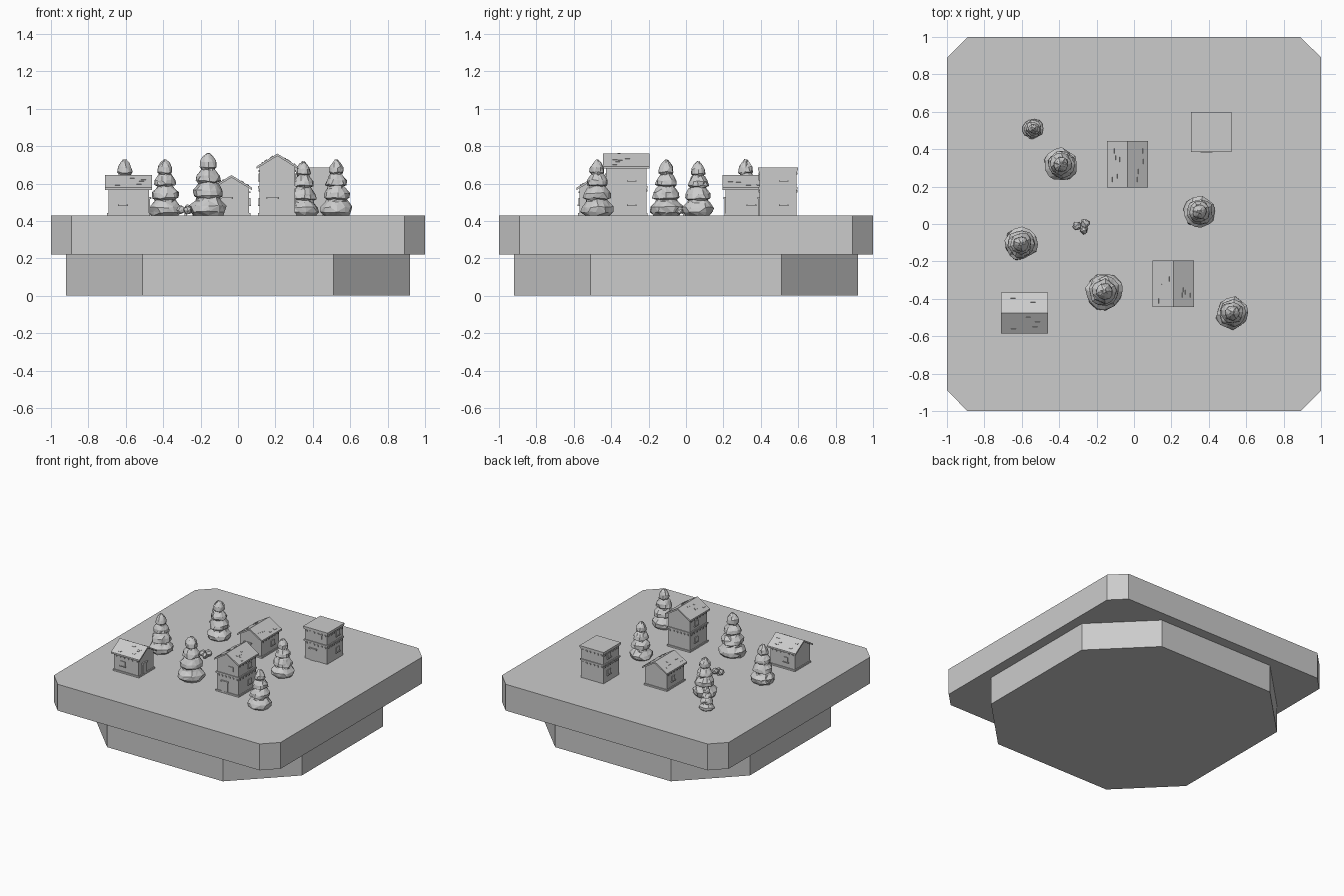
import bpy, bmesh, math, random
from mathutils import Matrix, Vector

random.seed(4)
cube = bpy.data.objects.get("Cube")
if cube:
    bpy.data.objects.remove(cube, do_unlink=True)

GROUND = 0.43
stone = bpy.data.materials.new("stone_grey")
stone.use_nodes = True
stone.diffuse_color = (0.6, 0.6, 0.6, 1)
stone.node_tree.nodes["Principled BSDF"].inputs["Base Color"].default_value = (0.6, 0.6, 0.6, 1)


def finish(bm, name, loc=(0, 0, 0), turn=0):
    bmesh.ops.recalc_face_normals(bm, faces=bm.faces)
    mesh = bpy.data.meshes.new(name)
    bm.to_mesh(mesh)
    bm.free()
    mesh.materials.append(stone)
    ob = bpy.data.objects.new(name, mesh)
    ob.location = loc
    ob.rotation_euler.z = turn
    bpy.context.collection.objects.link(ob)
    return ob


def prism(bm, points, depth):
    """Extrude a closed outline along the vector depth."""
    face = bm.faces.new([bm.verts.new(p) for p in points])
    new = bmesh.ops.extrude_face_region(bm, geom=[face])["geom"]
    verts = [v for v in new if isinstance(v, bmesh.types.BMVert)]
    bmesh.ops.translate(bm, verts=verts, vec=depth)


def box(bm, center, size, turn=Matrix()):
    m = Matrix.Translation(center) @ turn @ Matrix.Diagonal((*size, 1))
    bmesh.ops.create_cube(bm, size=1, matrix=m)


def slab(name, half, flat, z0, z1):
    """Square plate with cut corners."""
    pts = []
    for sx, sy in ((1, 1), (-1, 1), (-1, -1), (1, -1)):
        pair = [(sx * half, sy * flat, z0), (sx * flat, sy * half, z0)]
        pts += pair if sx * sy > 0 else pair[::-1]
    bm = bmesh.new()
    prism(bm, pts, (0, 0, z1 - z0))
    finish(bm, name)


# Base
slab("lower_base", 0.92, 0.51, 0, 0.22)
slab("upper_base", 1.0, 0.89, 0.22, GROUND)


def trim(bm, hw, hl, z):
    """Floor beam with a row of joist ends on each side."""
    box(bm, (0, 0, z), (2 * hw + 0.014, 2 * hl + 0.014, 0.012))
    for i in range(6):
        t = (i - 2.5) / 3
        box(bm, (0, t * hl, z - 0.017), (2 * hw + 0.012, 0.012, 0.012))
        box(bm, (t * hw, 0, z - 0.017), (0.012, 2 * hl + 0.012, 0.012))


def openings(bm, hw, hl, floors):
    """Door on the front, windows on the sides, corner posts."""
    box(bm, (-0.025, -hl, 0.045), (0.052, 0.012, 0.09))
    box(bm, (-0.025, -hl - 0.003, 0.092), (0.066, 0.016, 0.01))
    for f in range(floors):
        z = 0.075 + 0.13 * f
        for s in (-1, 1):
            box(bm, (s * hw, 0.03, z), (0.012, 0.04, 0.036))
            box(bm, (s * hw, 0.03, z - 0.022), (0.018, 0.052, 0.007))
        if f:
            box(bm, (0.03, -hl, z), (0.04, 0.012, 0.036))


def gable_house(name, x, y, eave, ridge, floors, turn=0):
    hw, hl, rw, rl = 0.095, 0.108, 0.11, 0.125
    loc = (x, y, GROUND)
    slope = (ridge - eave) / rw
    bm = bmesh.new()
    wall_top = ridge - 0.012 - slope * hw
    prism(bm, [(-hw, -hl, 0), (hw, -hl, 0), (hw, -hl, wall_top),
               (0, -hl, ridge - 0.012), (-hw, -hl, wall_top)], (0, 2 * hl, 0))
    finish(bm, name + "_walls", loc, turn)

    bm = bmesh.new()
    openings(bm, hw, hl, floors)
    box(bm, (0, 0, 0.006), (2 * hw + 0.014, 2 * hl + 0.014, 0.012))
    for f in range(1, floors):
        trim(bm, hw, hl, 0.15)
    for i in range(6):
        box(bm, (0, (i - 2.5) / 3 * hl, wall_top - 0.022), (2 * hw + 0.012, 0.012, 0.01))
    finish(bm, name + "_trim", loc, turn)

    # Chevron roof with a few raised shingles
    bm = bmesh.new()
    t = 0.013
    prism(bm, [(-rw, -rl, eave), (0, -rl, ridge), (rw, -rl, eave),
               (rw, -rl, eave - t), (0, -rl, ridge - t), (-rw, -rl, eave - t)], (0, 2 * rl, 0))
    for s in (-1, 1):
        tilt = Matrix.Rotation(s * math.atan(slope), 4, 'Y')
        for i in range(5):
            d = random.uniform(0.2, 0.85) * rw
            box(bm, (s * d, random.uniform(-0.8, 0.8) * rl, ridge - slope * d),
                (0.009, 0.026, 0.006), tilt)
    finish(bm, name + "_roof", loc, turn)


# Houses
gable_house("west_cottage", -0.585, -0.475, 0.148, 0.215, 1, math.pi / 2)
gable_house("north_cottage", -0.035, 0.32, 0.148, 0.215, 1)
gable_house("tall_house", 0.21, -0.32, 0.262, 0.33, 2)

# Flat-topped tower
tower = (0.413, 0.492, GROUND)
half = 0.098
bm = bmesh.new()
box(bm, (0, 0, 0.122), (2 * half, 2 * half, 0.244))
finish(bm, "tower_walls", tower)
bm = bmesh.new()
openings(bm, half, half, 2)
for z in (0.145, 0.24):
    trim(bm, half, half, z)
finish(bm, "tower_trim", tower)
bm = bmesh.new()
box(bm, (0, 0, 0.249), (0.215, 0.215, 0.012))
finish(bm, "tower_roof", tower)

# Ragged tiered outline shared by all trees: radius and height fractions
OUTLINE = [(0.8, 0), (0.98, 0.06), (0.97, 0.15), (0.72, 0.24), (0.63, 0.28),
           (0.84, 0.31), (0.8, 0.4), (0.58, 0.49), (0.5, 0.52), (0.67, 0.55),
           (0.62, 0.63), (0.44, 0.71), (0.36, 0.74), (0.47, 0.77),
           (0.43, 0.86), (0.26, 0.94), (0.1, 0.99)]


def tree(name, x, y, radius, height):
    n = 13
    bm = bmesh.new()
    rings = []
    for r, h in OUTLINE:
        ring = []
        for i in range(n):
            a = math.tau * i / n + random.uniform(-0.1, 0.1)
            rr = radius * r * random.uniform(0.87, 1.06)
            z = height * max(0, h + random.uniform(-0.018, 0.012) * (h > 0))
            ring.append(bm.verts.new((rr * math.cos(a), rr * math.sin(a), z)))
        rings.append(ring)
    for low, high in zip(rings, rings[1:]):
        for i in range(n):
            j = (i + 1) % n
            bm.faces.new((low[i], low[j], high[j], high[i]))
    bm.faces.new(rings[0])
    bm.faces.new(rings[-1])
    bmesh.ops.triangulate(bm, faces=bm.faces)
    finish(bm, name, (x, y, GROUND))


# Trees
for i, spec in enumerate([(-0.39, 0.32, 0.09, 0.3), (0.35, 0.065, 0.086, 0.29),
                          (-0.605, -0.105, 0.09, 0.3), (-0.16, -0.36, 0.102, 0.335),
                          (0.525, -0.475, 0.09, 0.3), (-0.54, 0.51, 0.056, 0.18)]):
    tree(f"tree_{i + 1}", *spec)

# Small shrub: three lumps on a short stem
bm = bmesh.new()
box(bm, (0, 0, 0.015), (0.012, 0.012, 0.03))
for p, r in (((-0.025, 0, 0.03), 0.022), ((0.018, 0.014, 0.033), 0.024), ((0.012, -0.022, 0.026), 0.02)):
    lump = bmesh.ops.create_icosphere(bm, subdivisions=2, radius=r, matrix=Matrix.Translation(p))
    for v in lump["verts"]:
        v.co += Vector([random.uniform(-0.004, 0.004) for k in range(3)])
finish(bm, "shrub", (-0.28, -0.01, GROUND))
